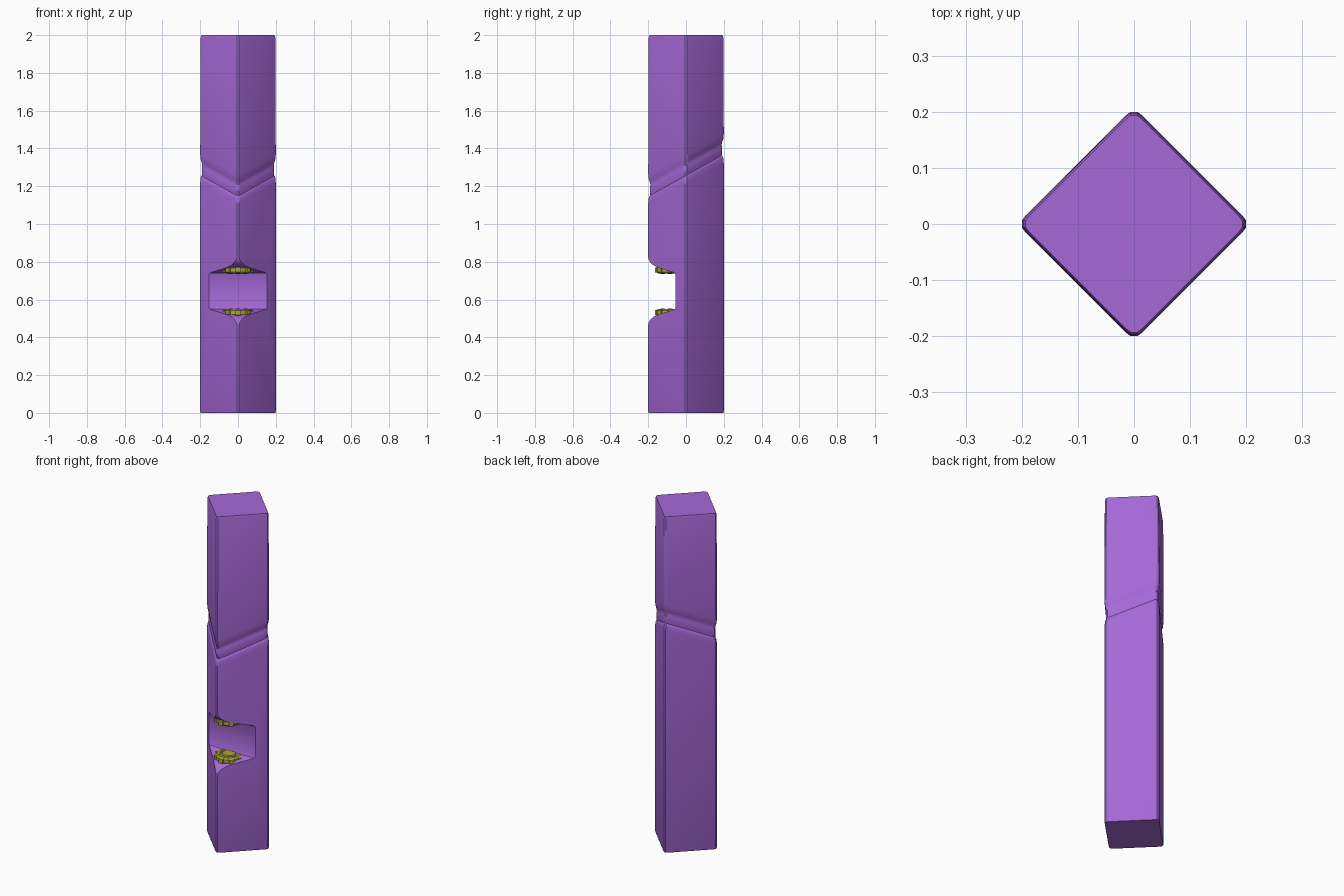
import bpy, bmesh, math

if "Cube" in bpy.data.objects:
    bpy.data.objects.remove(bpy.data.objects["Cube"])

def material(name, rgb):
    m = bpy.data.materials.new(name)
    m.diffuse_color = (*rgb, 1)
    m.use_nodes = True
    m.node_tree.nodes["Principled BSDF"].inputs["Base Color"].default_value = m.diffuse_color
    return m

def finish(name, bm, mat):
    bmesh.ops.recalc_face_normals(bm, faces=bm.faces)
    me = bpy.data.meshes.new(name)
    bm.to_mesh(me)
    bm.free()
    ob = bpy.data.objects.new(name, me)
    bpy.context.collection.objects.link(ob)
    me.materials.append(mat)
    return ob

def loft(bm, rings):
    loops = [[bm.verts.new(p) for p in r] for r in rings]
    n = len(loops[0])
    for a, b in zip(loops, loops[1:]):
        for i in range(n):
            j = (i + 1) % n
            bm.faces.new((a[i], a[j], b[j], b[i]))
    bm.faces.new(loops[0][::-1])
    bm.faces.new(loops[-1])

purple = material("purple", (0.38, 0.14, 0.68))
gold = material("gold", (0.42, 0.38, 0.04))

# Pillar: rounded diamond section lofted through a tilted groove
corner = [(0.194, -0.014), (0.2, -0.006), (0.2, 0.006), (0.194, 0.014)]
section = []
for q in range(4):
    c, s = round(math.cos(q * math.pi / 2)), round(math.sin(q * math.pi / 2))
    section += [(x * c - y * s, x * s + y * c) for x, y in corner]

K = 0.53
levels = [(0, 0, 0.985), (0.008, 0, 1), (1.215, K, 1), (1.24, K, 0.99),
          (1.253, K, 0.97), (1.257, K, 0.945), (1.275, K, 0.955),
          (1.305, K, 0.955), (1.312, K, 0.94), (1.33, K, 0.96),
          (1.343, K, 0.985), (1.37, K, 1), (1.985, 0, 0.99), (2.0, 0, 0.965)]
bm = bmesh.new()
loft(bm, [[(x * s, y * s, z + k * y) for x, y in section] for z, k, s in levels])
pillar = finish("pillar", bm, purple)

# Front notch: curved side profile pushed through the full width
half = [(-0.3, 0.21), (-0.202, 0.19), (-0.198, 0.168), (-0.188, 0.15),
        (-0.172, 0.136), (-0.15, 0.125), (-0.11, 0.112), (-0.07, 0.1),
        (-0.06, 0.096), (-0.055, 0.088)]
profile = [(y, 0.645 + h) for y, h in half] + [(y, 0.645 - h) for y, h in reversed(half)]
bm = bmesh.new()
loft(bm, [[(x, y, z) for y, z in profile] for x in (-0.4, 0.4)])
cutter = finish("notch_cutter", bm, purple)
cutter.hide_render = True
mod = pillar.modifiers.new("notch", "BOOLEAN")
mod.object = cutter
mod.operation = "DIFFERENCE"
mod.solver = "EXACT"
bpy.context.view_layer.objects.active = pillar
pillar.select_set(True)
bpy.ops.object.modifier_apply(modifier="notch")
bpy.data.objects.remove(cutter)
bpy.ops.object.shade_smooth_by_angle(angle=math.radians(35))

# Gold discs: bevelled plate with raised hub and rim blocks
def disc(name, z):
    bm = bmesh.new()
    prof = [(0.036, -0.02), (0.04, -0.014), (0.046, -0.014), (0.05, -0.019),
            (0.064, -0.019), (0.072, -0.01)]
    prof += [(r, -h) for r, h in reversed(prof)]
    loft(bm, [[(r * math.cos((i + .5) * math.pi / 8), r * math.sin((i + .5) * math.pi / 8) - 0.085, z + h)
               for i in range(16)] for r, h in prof])
    for i in range(8):
        a = i * math.pi / 4
        pts = []
        for r, w, h in ((0.05, 0.014, 0.021), (0.08, 0.012, 0.012)):
            pts.append([(r * math.cos(a) - t * w * math.sin(a),
                         r * math.sin(a) + t * w * math.cos(a) - 0.085, z + u * h)
                        for t, u in ((-1, -1), (1, -1), (1, 1), (-1, 1))])
        loft(bm, pts)
    return finish(name, bm, gold)

disc("lower_disc", 0.531)
disc("upper_disc", 0.757)
